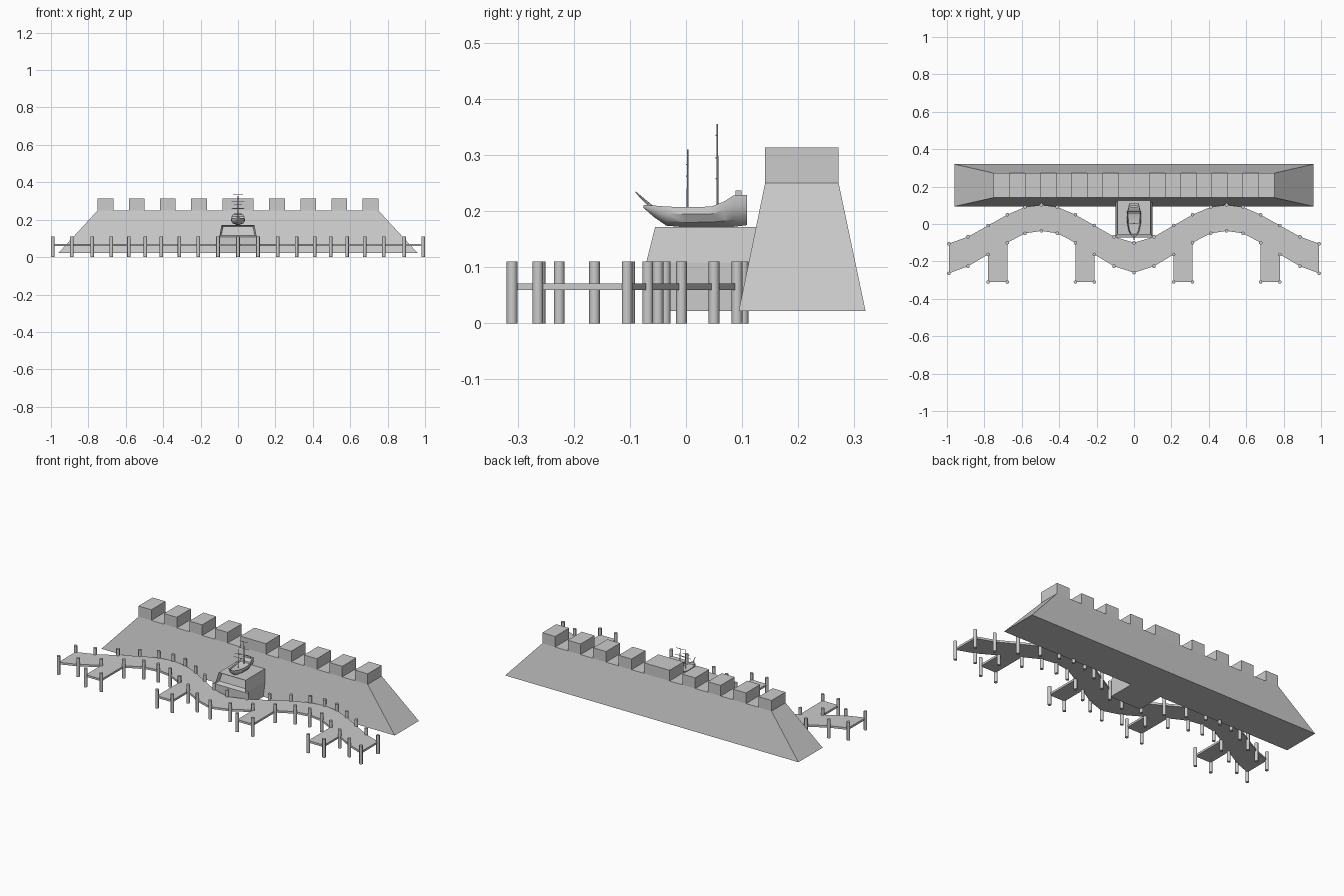
import bpy, bmesh, math
from mathutils import Vector, Matrix

if "Cube" in bpy.data.objects:
    bpy.data.objects.remove(bpy.data.objects["Cube"])


def finish(bm, name, smooth=False):
    bmesh.ops.recalc_face_normals(bm, faces=bm.faces)
    me = bpy.data.meshes.new(name)
    bm.to_mesh(me)
    bm.free()
    ob = bpy.data.objects.new(name, me)
    bpy.context.collection.objects.link(ob)
    if smooth:
        bpy.ops.object.select_all(action='DESELECT')
        ob.select_set(True)
        bpy.context.view_layer.objects.active = ob
        bpy.ops.object.shade_smooth_by_angle(angle=math.radians(35))
    return ob


def loft(bm, rings):
    """Skin closed rings of equal length and cap both ends."""
    vs = [[bm.verts.new(p) for p in r] for r in rings]
    n = len(vs[0])
    sides = []
    for a, b in zip(vs, vs[1:]):
        for i in range(n):
            j = (i + 1) % n
            sides.append(bm.faces.new((a[i], a[j], b[j], b[i])))
    bm.faces.new(vs[0])
    bm.faces.new(vs[-1])
    return sides


def rect(hx, y0, y1, z):
    return [(-hx, y0, z), (hx, y0, z), (hx, y1, z), (-hx, y1, z)]


def box(bm, x0, x1, y0, y1, z0, z1):
    loft(bm, [[(x0, y0, z), (x1, y0, z), (x1, y1, z), (x0, y1, z)] for z in (z0, z1)])


def rod(bm, a, b, r0, r1, sides=8):
    a, b = Vector(a), Vector(b)
    d = b - a
    rot = d.to_track_quat('Z', 'Y').to_matrix().to_4x4()
    bmesh.ops.create_cone(bm, cap_ends=True, segments=sides, radius1=r0, radius2=r1,
                          depth=d.length, matrix=Matrix.Translation((a + b) / 2) @ rot)


# Sloped wall
bm = bmesh.new()
loft(bm, [rect(0.96, 0.094, 0.32, 0.022), rect(0.75, 0.141, 0.272, 0.25)])
finish(bm, "wall")

# Battlements, wider block in the middle
bm = bmesh.new()
box(bm, -0.083, 0.083, 0.141, 0.272, 0.25, 0.313)
for i in range(4):
    for s in (-1, 1):
        c = s * (0.2083 + i / 6)
        box(bm, c - 0.042, c + 0.042, 0.141, 0.272, 0.25, 0.313)
finish(bm, "battlements")

# Wavy boardwalk with four jetties
hx = [-0.99, -0.888, -0.78, -0.677, -0.583, -0.495, -0.41, -0.313, -0.212, -0.107]
hi = [-0.105, -0.068, -0.008, 0.05, 0.091, 0.102, 0.091, 0.05, -0.008, -0.068]
lo = [-0.264, -0.226, -0.163, -0.1, -0.05, -0.037, -0.05, -0.1, -0.163, -0.226]
xs = hx + [0] + [-x for x in reversed(hx)]
hi = hi + [-0.1] + hi[::-1]
lo = lo + [-0.26] + lo[::-1]
jetty_y = -0.31
bm = bmesh.new()
up = [bm.verts.new((x, y, 0.059)) for x, y in zip(xs, hi)]
dn = [bm.verts.new((x, y, 0.059)) for x, y in zip(xs, lo)]
posts = list(zip(xs, hi)) + list(zip(xs, lo))
for i in range(len(xs) - 1):
    bm.faces.new((dn[i], dn[i + 1], up[i + 1], up[i]))
for i in (2, 7, 12, 17):
    a, b = [bm.verts.new((xs[k], jetty_y, 0.059)) for k in (i, i + 1)]
    bm.faces.new((a, b, dn[i + 1], dn[i]))
    posts += [(xs[i], jetty_y), (xs[i + 1], jetty_y)]
ext = bmesh.ops.extrude_face_region(bm, geom=bm.faces[:], use_keep_orig=True)
bmesh.ops.translate(bm, vec=(0, 0, 0.012),
                    verts=[v for v in ext['geom'] if isinstance(v, bmesh.types.BMVert)])
finish(bm, "boardwalk")

# Posts along both edges
bm = bmesh.new()
for x, y in posts:
    rod(bm, (x, y, 0), (x, y, 0.11), 0.0095, 0.0095, 12)
finish(bm, "boardwalk_posts", True)

# Ship pedestal with a recessed front panel
bm = bmesh.new()
sides = loft(bm, [rect(0.1, -0.071, 0.13, 0.022), rect(0.1, -0.071, 0.13, 0.108),
                  rect(0.088, -0.055, 0.13, 0.172)])
front = sides[4]
bmesh.ops.recalc_face_normals(bm, faces=bm.faces)
bmesh.ops.inset_individual(bm, faces=[front], thickness=0.013)
bmesh.ops.translate(bm, vec=(0, 0.025, 0), verts=front.verts[:])
finish(bm, "ship_pedestal")

# Ship hull: y, half width, keel height, rail height
stations = [(-0.076, 0.003, 0.206, 0.211), (-0.058, 0.017, 0.19, 0.21),
            (-0.035, 0.029, 0.174, 0.208), (0.0, 0.036, 0.171, 0.207),
            (0.045, 0.038, 0.171, 0.208), (0.068, 0.036, 0.171, 0.217),
            (0.085, 0.031, 0.172, 0.228), (0.109, 0.026, 0.175, 0.229)]
rings = []
for y, w, k, t in stations:
    h = t - k
    half = [(w * 0.93, t), (w, k + h * 0.65), (w * 0.75, k + h * 0.25), (w * 0.15, k)]
    rings.append([(x, y, z) for x, z in half] + [(-x, y, z) for x, z in half[::-1]])
bm = bmesh.new()
sides = loft(bm, rings)
deck = [sides[s * 8 + 7] for s in range(1, 5)]
bmesh.ops.recalc_face_normals(bm, faces=bm.faces)
bmesh.ops.inset_region(bm, faces=deck, thickness=0.004)
bmesh.ops.translate(bm, vec=(0, 0, -0.008), verts=list({v for f in deck for v in f.verts}))
finish(bm, "ship_hull", True)

# Stern lantern box
bm = bmesh.new()
box(bm, -0.02, 0.02, 0.088, 0.099, 0.228, 0.237)
finish(bm, "stern_rail")

# Masts, yards and bowsprit
bm = bmesh.new()
for y, top, yards in ((0.003, 0.31, ((0.262, 0.03), (0.283, 0.022))),
                      (0.056, 0.355, ((0.258, 0.034), (0.295, 0.034), (0.335, 0.026)))):
    rod(bm, (0, y, 0.19), (0, y, top), 0.002, 0.0012)
    for z, w in yards:
        rod(bm, (-w, y - 0.002, z), (w, y - 0.002, z), 0.0014, 0.0014)
rod(bm, (0, -0.06, 0.206), (0, -0.09, 0.234), 0.0035, 0.001)
finish(bm, "ship_rigging", True)
